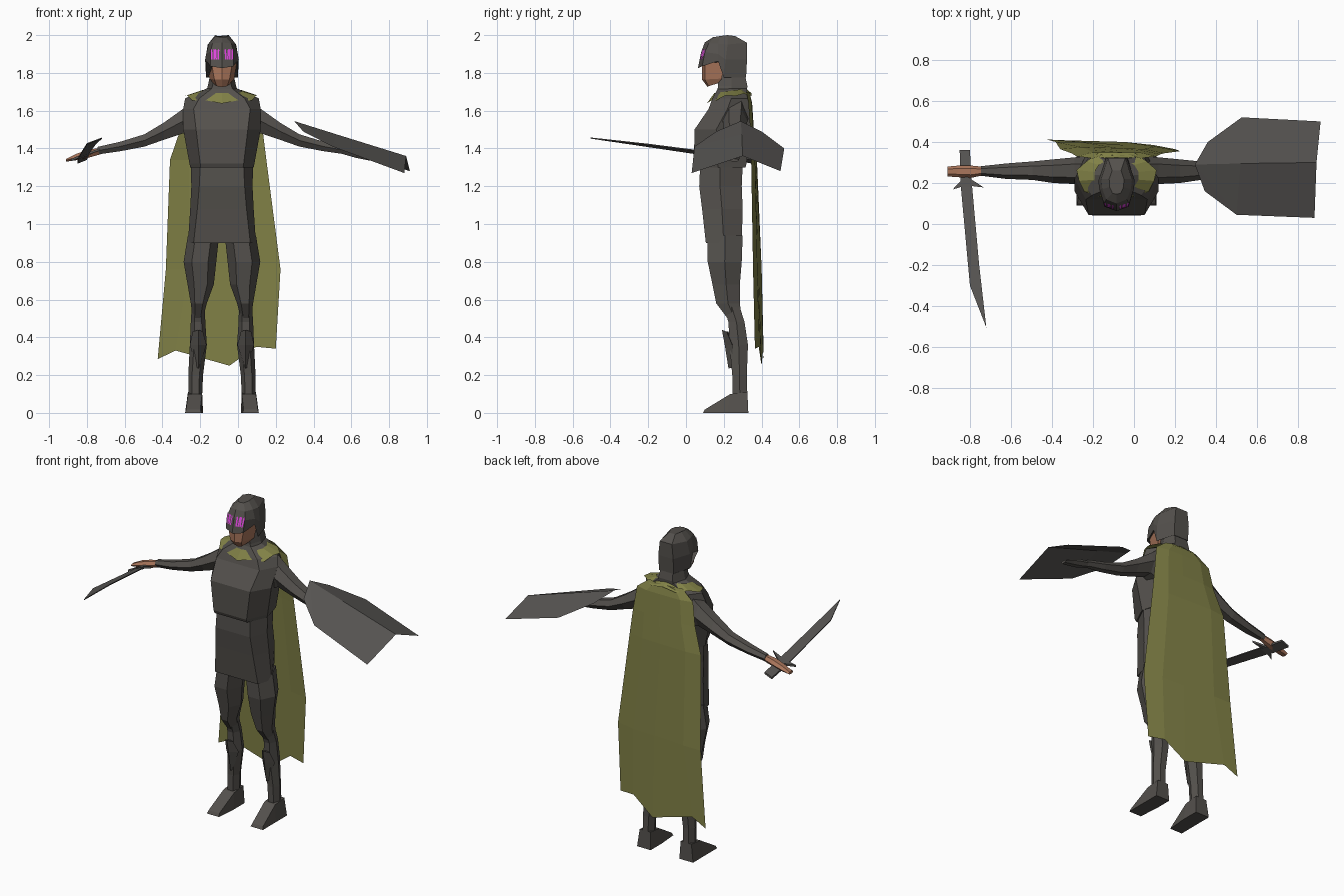
import bpy, bmesh, math

CX = -0.085  # centre line of the figure


def material(name, rgb):
    m = bpy.data.materials.new(name)
    m.diffuse_color = (*rgb, 1)
    return m


DARK = material("dark_cloth", (0.088, 0.081, 0.073))
STEEL = material("grey_steel", (0.098, 0.093, 0.088))
OLIVE = material("olive_cloth", (0.22, 0.22, 0.062))
SKIN = material("skin", (0.40, 0.18, 0.105))
PINK = material("eye_magenta", (0.75, 0.06, 0.75))


def mesh(name, verts, faces, mat, closed=True):
    bm = bmesh.new()
    vs = [bm.verts.new(v) for v in verts]
    for f in faces:
        bm.faces.new([vs[i] for i in f])
    if closed:
        bmesh.ops.recalc_face_normals(bm, faces=bm.faces)
    me = bpy.data.meshes.new(name)
    bm.to_mesh(me)
    bm.free()
    me.materials.append(mat)
    ob = bpy.data.objects.new(name, me)
    bpy.context.collection.objects.link(ob)
    return ob


def loft(name, rings, mat):
    """Closed skin through rings of equal point count."""
    n = len(rings[0])
    faces = [(r * n + i, r * n + (i + 1) % n, (r + 1) * n + (i + 1) % n, (r + 1) * n + i)
             for r in range(len(rings) - 1) for i in range(n)]
    faces += [tuple(range(n)), tuple(range((len(rings) - 1) * n, len(rings) * n))]
    return mesh(name, [p for r in rings for p in r], faces, mat)


def grid(name, rows, mat):
    """Open sheet through rows of equal point count."""
    n = len(rows[0])
    faces = [(r * n + i, (r + 1) * n + i, (r + 1) * n + i + 1, r * n + i + 1)
             for r in range(len(rows) - 1) for i in range(n - 1)]
    return mesh(name, [p for r in rows for p in r], faces, mat, closed=False)


def body_ring(z, wf, yf, wm, ym, wb, yb):
    """Six-sided symmetric section: front, middle and back half widths."""
    return [(CX + x, y, z) for x, y in
            ((-wf, yf), (wf, yf), (wm, ym), (wb, yb), (-wb, yb), (-wm, ym))]


def sym_ring(half):
    """Section from a centre front point plus one half's points."""
    pts = half + [(-x, y, z) for x, y, z in reversed(half[1:])]
    return [(CX + x, y, z) for x, y, z in pts]


# Torso
loft("chest", [body_ring(*r) for r in (
    (1.30, .112, .05, .168, .17, .13, .315),
    (1.32, .115, .042, .172, .17, .13, .32),
    (1.50, .137, .045, .205, .16, .15, .34),
    (1.61, .15, .12, .205, .22, .15, .335),
    (1.665, .12, .14, .195, .24, .13, .33),
    (1.72, .05, .17, .075, .24, .05, .32))], DARK)
abdomen = loft("abdomen", [body_ring(*r) for r in (
    (0.90, .15, .105, .18, .20, .13, .295),
    (1.08, .13, .085, .168, .19, .13, .30),
    (1.20, .12, .07, .162, .18, .12, .295),
    (1.31, .115, .075, .165, .18, .12, .30))], DARK)

# Neck
loft("neck", [body_ring(*r) for r in (
    (1.68, .07, .16, .09, .24, .06, .32),
    (1.73, .05, .17, .075, .24, .05, .325),
    (1.80, .04, .17, .06, .24, .04, .31))], DARK)

# Face
loft("face", [sym_ring(h) for h in (
    [(0, .115, 1.725), (.028, .12, 1.73), (.045, .17, 1.745)],
    [(0, .085, 1.765), (.04, .10, 1.765), (.066, .19, 1.77)],
    [(0, .085, 1.85), (.055, .10, 1.85), (.079, .20, 1.86)])], SKIN)

# Helmet with side openings at the cheeks
loft("helmet", [sym_ring(h) for h in (
    [(0, .063, 1.825), (.06, .085, 1.835), (.081, .17, 1.862), (.084, .20, 1.775), (.05, .318, 1.775)],
    [(0, .08, 1.91), (.062, .10, 1.91), (.084, .17, 1.90), (.089, .21, 1.87), (.052, .323, 1.87)],
    [(0, .10, 1.962), (.05, .12, 1.955), (.07, .17, 1.955), (.075, .22, 1.95), (.042, .322, 1.96)],
    [(0, .145, 1.99), (.02, .15, 1.99), (.034, .18, 1.995), (.036, .22, 2.0), (.022, .26, 1.995)])], DARK)

# Eyes made of thin slanted slats
for side, s in (("left", -1), ("right", 1)):
    verts, faces = [], []
    for k in range(4):
        x0 = .016 + k * .011
        lean = .003 if k % 2 else -.002
        for x, z in ((x0, 1.87), (x0 + .008, 1.87), (x0 + .008 + lean, 1.927), (x0 + lean, 1.922)):
            y = .071 + (z - 1.87) * .32 + x * .325 - .004
            verts.append((CX + s * x, y, z))
        quad = tuple(range(k * 4, k * 4 + 4))
        faces.append(quad if s > 0 else quad[::-1])
    mesh(side + "_eye", verts, faces, PINK, closed=False)


# Limbs, mirrored about the centre line
def leg_ring(s, z, xi, xo, yf, yb):
    xm, ym = (xi + xo) / 2, (yf + yb) / 2
    w = (xo - xi) * .25
    return [(CX + s * x, y, z) for x, y in
            ((xm - w, yf), (xm + w, yf), (xo, ym), (xm + w, yb), (xm - w, yb), (xi, ym))]


def arm_ring(s, d, yf, yb, z0, z1):
    ym, zm, q = (yf + yb) / 2, (z0 + z1) / 2, (yb - yf) * .25
    return [(CX + s * d, y, z) for y, z in
            ((yf, zm), (ym - q, z1), (ym + q, z1), (yb, zm), (ym + q, z0), (ym - q, z0))]


for side, s in (("left", -1), ("right", 1)):
    loft(side + "_thigh", [leg_ring(s, *r) for r in (
        (.94, .015, .18, .115, .30), (.80, .03, .203, .115, .295),
        (.68, .043, .182, .14, .285), (.58, .08, .165, .16, .285),
        (.50, .10, .155, .22, .295))], DARK)
    loft(side + "_shin", [leg_ring(s, *r) for r in (
        (.56, .09, .16, .20, .285), (.48, .088, .165, .225, .31),
        (.36, .08, .17, .23, .328), (.20, .10, .178, .245, .322),
        (.09, .105, .178, .245, .325))], DARK)
    # Shin guard: pointed plate in front of the shin
    loft(side + "_shin_guard", [[(CX + s * x, y, z) for x, y, z in r] for r in (
        [(.10, .215, .43), (.125, .19, .44), (.155, .215, .43), (.125, .225, .43)],
        [(.082, .245, .36), (.125, .205, .36), (.17, .245, .36), (.125, .25, .36)],
        [(.12, .245, .24), (.125, .225, .235), (.135, .245, .24), (.125, .25, .24)])], DARK)
    # Foot: wedge from ankle to toe
    loft(side + "_foot", [[(CX + s * x, y, z) for x, y, z in r] for r in (
        [(.10, .33, 0), (.195, .33, 0), (.18, .325, .11), (.105, .325, .11)],
        [(.10, .22, 0), (.195, .22, 0), (.18, .235, .10), (.105, .235, .10)],
        [(.11, .09, 0), (.195, .09, 0), (.19, .10, .018), (.115, .10, .018)])], DARK)
    loft(side + "_arm", [arm_ring(s, *r) for r in (
        (.15, .18, .33, 1.46, 1.655), (.205, .195, .325, 1.48, 1.61),
        (.31, .20, .315, 1.445, 1.535), (.41, .215, .305, 1.41, 1.475),
        (.54, .22, .295, 1.385, 1.435), (.66, .235, .282, 1.368, 1.408))], DARK)
    loft(side + "_hand", [arm_ring(s, *r) for r in (
        (.64, .24, .278, 1.37, 1.405), (.71, .225, .285, 1.35, 1.392),
        (.77, .228, .285, 1.338, 1.372), (.825, .232, .28, 1.33, 1.345))],
        SKIN if s < 0 else DARK)

# Collar: ragged cloth ring over the shoulders
N = 14
inner, outer = [], []
for i in range(N + 1):
    a = 2 * math.pi * (i % N) / N
    c, sn = math.cos(a), math.sin(a)
    rag = .012 if i % 2 else 0
    inner.append((CX + .11 * sn, .235 - .085 * c, 1.705 - .012 * c))
    outer.append((CX + (.20 - rag) * sn, .235 - (.125 - rag) * c, 1.678 - .04 * max(c, 0) + rag))
grid("collar", [inner, outer], OLIVE)


# Cape: sheet hanging from the collar with a ragged hem
def cape_row(z, x0, x1, y0, ym, y1):
    ys = (y0, (y0 + ym) / 2 + .008, ym, (y1 + ym) / 2 + .008, y1)
    return [(x0 + (x1 - x0) * t, y, z) for t, y in zip((0, .2, .55, .8, 1), ys)]


cape = [cape_row(1.70, -.20, .03, .32, .335, .32),
        cape_row(1.64, -.28, .11, .33, .35, .33),
        cape_row(1.50, -.305, .13, .345, .358, .34),
        cape_row(1.34, -.36, .15, .365, .37, .345),
        cape_row(.76, -.382, .225, .40, .385, .355),
        [(-.425, .412, .285), (-.33, .408, .33), (-.045, .40, .25), (.095, .385, .35), (.20, .365, .34)]]
grid("cape", [row[::-1] for row in cape], OLIVE)

# Shield: sheet folded along a central ridge
back = [(.36, .40, 1.49), (.525, .52, 1.40), (.91, .50, 1.28)]
ridge = [(.297, .29, 1.545), (.52, .295, 1.475), (.89, .30, 1.36)]
front = [(.345, .16, 1.49), (.50, .045, 1.41), (.88, .03, 1.27)]
mesh("shield", back + ridge + front,
     [(3, 1, 0), (3, 4, 1), (4, 5, 2, 1), (6, 7, 3), (7, 4, 3), (7, 8, 5, 4)], STEEL, closed=False)


# Sword: thin tilted plates
def plate(name, outline, thick=.006):
    return loft(name, [[(x, y, z + d) for x, y, z in outline] for d in (-thick / 2, thick / 2)], STEEL)


plate("sword_blade", [(-.845, .19, 1.352), (-.80, -.30, 1.425), (-.72, -.505, 1.455),
                      (-.755, -.20, 1.422), (-.79, .19, 1.372)])
plate("sword_grip", [(-.85, .36, 1.325), (-.845, .18, 1.352), (-.79, .18, 1.372), (-.80, .36, 1.345)], .012)
plate("sword_guard", [(-.885, .168, 1.338), (-.82, .235, 1.36), (-.732, .178, 1.395), (-.79, .185, 1.375),
                      (-.845, .18, 1.355)], .012)
